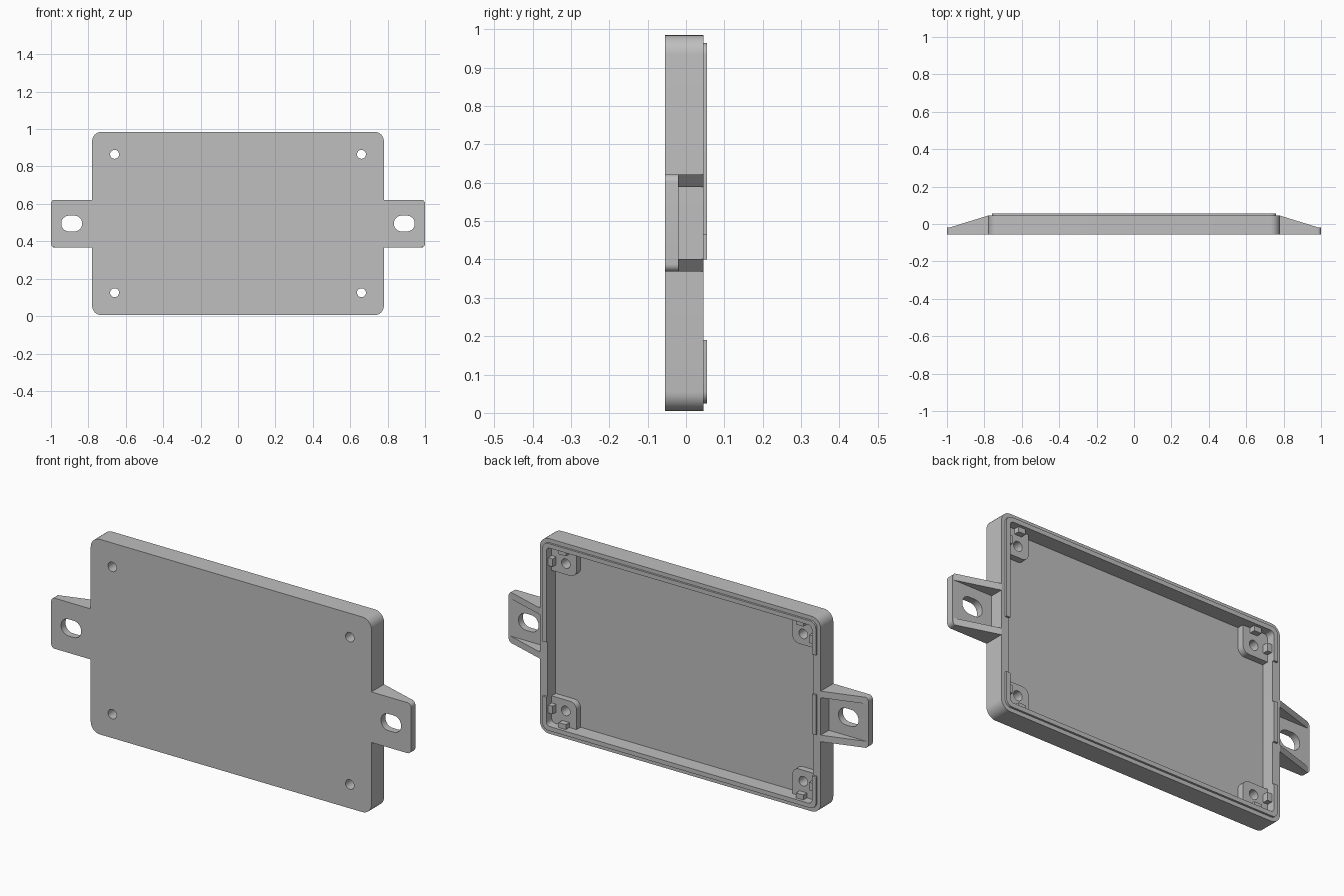
import bpy, bmesh, math

cube = bpy.data.objects.get("Cube")
if cube:
    bpy.data.objects.remove(cube, do_unlink=True)

GREY = (0.52, 0.52, 0.52, 1)
mat = bpy.data.materials.new("grey_plastic")
mat.use_nodes = True
mat.diffuse_color = GREY
mat.node_tree.nodes["Principled BSDF"].inputs["Base Color"].default_value = GREY

# Main dimensions
CZ = 0.495                       # height of the centre line
HX, HZ = 0.78, 0.49              # half size of the lid
FRONT, FLOOR, RIM, LIP = -0.055, -0.02, 0.045, 0.055
WALL, STEP = 0.042, 0.02         # wall thickness, lip inset
HOLE_X, HOLE_Z = 0.66, 0.37      # screw positions from the centre


def rounded(x0, x1, z0, z1, radii, steps=8):
    """Rectangle outline; radii start at the right top corner, anticlockwise."""
    corners = ((x1, z1, -1, -1), (x0, z1, 1, -1), (x0, z0, 1, 1), (x1, z0, -1, 1))
    pts = []
    for k, ((x, z, dx, dz), r) in enumerate(zip(corners, radii)):
        if r == 0:
            pts.append((x, z))
            continue
        for i in range(steps + 1):
            a = math.pi / 2 * (k + i / steps)
            pts.append((x + dx * r + r * math.cos(a), z + dz * r + r * math.sin(a)))
    return pts


def box(x0, x1, z0, z1):
    return rounded(x0, x1, z0, z1, (0,) * 4)


def inset_rect(inset, r):
    return rounded(-HX + inset, HX - inset, CZ - HZ + inset, CZ + HZ - inset, (r,) * 4)


def circle(x, z, r, n=24):
    return [(x + r * math.cos(math.tau * i / n), z + r * math.sin(math.tau * i / n))
            for i in range(n)]


def mirrored(pts, sx=1, sz=1):
    return [(sx * x, CZ + sz * (z - CZ)) for x, z in pts]


def prism(name, pts, a, b, along_z=False):
    """Extrude an outline from a to b, along y or along z."""
    bm = bmesh.new()
    vs = [bm.verts.new((u, v, a) if along_z else (u, a, v)) for u, v in pts]
    out = bmesh.ops.extrude_face_region(bm, geom=[bm.faces.new(vs)], use_keep_orig=True)
    move = (0, 0, b - a) if along_z else (0, b - a, 0)
    bmesh.ops.translate(bm, vec=move,
                        verts=[g for g in out["geom"] if isinstance(g, bmesh.types.BMVert)])
    bmesh.ops.recalc_face_normals(bm, faces=bm.faces)
    mesh = bpy.data.meshes.new(name)
    bm.to_mesh(mesh)
    bm.free()
    mesh.materials.append(mat)
    ob = bpy.data.objects.new(name, mesh)
    bpy.context.scene.collection.objects.link(ob)
    return ob


def cut(ob, pts, a, b):
    """Cut an extruded outline out of an object, then drop the cutter."""
    cutter = prism("cutter", pts, a, b)
    cutter.hide_render = True
    mod = ob.modifiers.new("cut", "BOOLEAN")
    mod.operation, mod.solver, mod.object = "DIFFERENCE", "EXACT", cutter
    bpy.context.view_layer.update()
    deps = bpy.context.evaluated_depsgraph_get()
    mesh = bpy.data.meshes.new_from_object(ob.evaluated_get(deps))
    ob.modifiers.clear()
    ob.data = mesh
    bpy.data.objects.remove(cutter, do_unlink=True)


parts = []
SIGNS = [(sx, sz) for sx in (1, -1) for sz in (1, -1)]

# Tray with cavity and four screw holes
tray = prism("lid_tray", inset_rect(0, 0.05), FRONT, RIM)
cut(tray, inset_rect(WALL, 0.02), FLOOR, 0.2)
for sx, sz in SIGNS:
    cut(tray, circle(sx * HOLE_X, CZ + sz * HOLE_Z, 0.024), -0.2, 0.2)
parts.append(tray)

# Raised lip on the rim, interrupted on both short sides
lip = prism("rim_lip", inset_rect(STEP, 0.032), RIM, LIP)
cut(lip, inset_rect(WALL, 0.02), 0, 0.2)
for x0, z0, z1 in ((0.7, 0.19, 0.465), (-0.8, 0.19, 0.4), (-0.8, 0.6, 0.8)):
    cut(lip, box(x0, x0 + 0.1, z0, z1), 0, 0.2)
parts.append(lip)

# Screw bosses with two small locating tabs each
for sx, sz in SIGNS:
    hx, hz = HOLE_X, CZ + HOLE_Z
    wx, wz = HX - WALL, CZ + HZ - WALL
    outline = rounded(hx - 0.06, wx + 0.02, hz - 0.055, wz + 0.02, (0.02, 0, 0.035, 0))
    boss = prism("screw_boss", mirrored(outline, sx, sz), FLOOR, 0.012)
    cut(boss, circle(sx * hx, CZ + sz * HOLE_Z, 0.024), -0.2, 0.2)
    parts.append(boss)
    for tab in (box(wx - 0.025, wx + 0.01, hz - 0.02, hz + 0.02),
                box(hx - 0.02, hx + 0.02, wz - 0.025, wz + 0.01)):
        parts.append(prism("locating_tab", mirrored(tab, sx, sz), 0.012, RIM - 0.005))

# Mounting ears: slotted plate with two sloping ribs
for sx in (1, -1):
    outline = rounded(HX, 1, CZ - 0.127, CZ + 0.127, (0.02, 0, 0, 0.02))
    ear = prism("mounting_ear", mirrored(outline, sx), FRONT, FLOOR)
    slot = rounded(0.833, 0.945, CZ - 0.042, CZ + 0.042, (0.041,) * 4)
    cut(ear, mirrored(slot, sx), -0.2, 0.2)
    parts.append(ear)
    wedge = [(sx * x, y) for x, y in ((HX, FLOOR), (0.99, FLOOR), (HX, RIM))]
    for sz in (1, -1):
        parts.append(prism("ear_rib", wedge, CZ + sz * 0.094, CZ + sz * 0.127, True))

# Smooth the rounded corners and keep edges sharp
for ob in parts:
    ob.data.shade_smooth()
    ob.data.set_sharp_from_angle(angle=math.radians(30))
